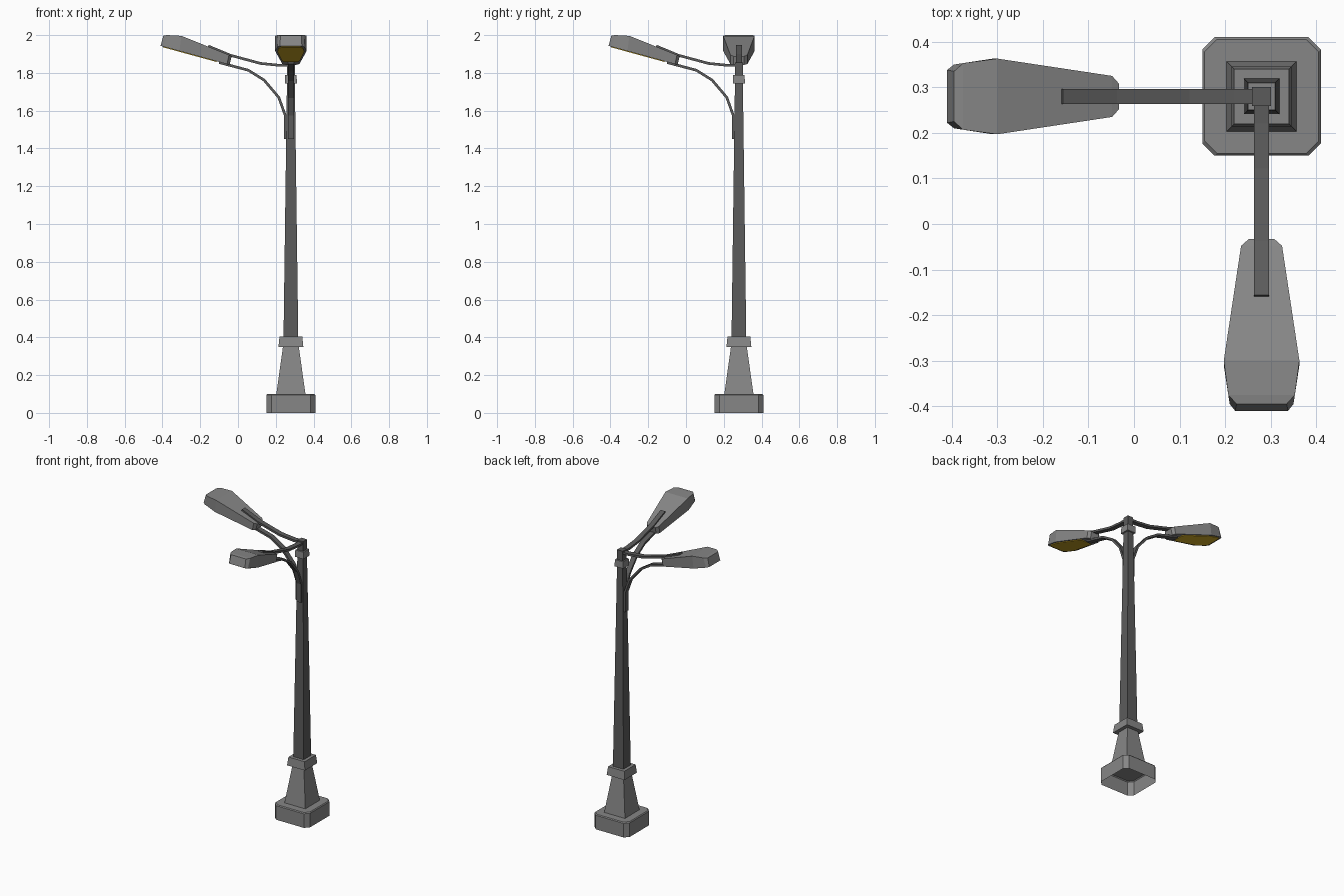
import bpy, bmesh, math
from mathutils import Matrix, Vector

if "Cube" in bpy.data.objects:
    bpy.data.objects.remove(bpy.data.objects["Cube"])

C = 0.28  # post centre in x and y


def material(name, rgb):
    m = bpy.data.materials.new(name)
    m.diffuse_color = (*rgb, 1)
    m.use_nodes = True
    m.node_tree.nodes["Principled BSDF"].inputs["Base Color"].default_value = m.diffuse_color
    return m


LIGHT = material("light_grey", (0.24, 0.24, 0.24))
DARK = material("dark_grey", (0.105, 0.105, 0.105))
AMBER = material("amber_glass", (0.62, 0.40, 0.02))


def make(name, verts, faces, mat, turn=0, recalc=True):
    me = bpy.data.meshes.new(name)
    bm = bmesh.new()
    vs = [bm.verts.new(v) for v in verts]
    for f in faces:
        bm.faces.new([vs[i] for i in f])
    if recalc:
        bmesh.ops.recalc_face_normals(bm, faces=bm.faces)
    if turn:  # quarter turn about the post axis
        bmesh.ops.rotate(bm, verts=bm.verts, cent=(C, C, 0),
                         matrix=Matrix.Rotation(math.radians(turn), 3, 'Z'))
    bm.to_mesh(me)
    bm.free()
    me.materials.append(mat)
    ob = bpy.data.objects.new(name, me)
    bpy.context.collection.objects.link(ob)
    return ob


def section(h, cut):
    """Square of half width h, optionally with cut corners."""
    if not cut:
        return [(-h, -h), (h, -h), (h, h), (-h, h)]
    k = h - cut
    return [(-k, -h), (k, -h), (h, -k), (h, k), (k, h), (-k, h), (-h, k), (-h, -k)]


def tower(name, rings, mat, cut=0, bottom=True):
    """Stack of square sections, rings = (z, half width)."""
    verts = []
    for z, h in rings:
        verts += [(C + x, C + y, z) for x, y in section(h, cut)]
    n = 8 if cut else 4
    faces = [(r * n + i, r * n + (i + 1) % n, (r + 1) * n + (i + 1) % n, (r + 1) * n + i)
             for r in range(len(rings) - 1) for i in range(n)]
    faces.append(tuple(range(len(verts) - n, len(verts))))
    if bottom:
        faces.append(tuple(range(n))[::-1])
    return make(name, verts, faces, mat, recalc=False)


# Post
tower("base", [(0, 0.13), (0.094, 0.13), (0.1, 0.125)], LIGHT, cut=0.027, bottom=False)
tower("pedestal", [(0.1, 0.077), (0.35, 0.042)], LIGHT)
tower("lower_collar", [(0.35, 0.066), (0.405, 0.06)], LIGHT)
tower("post", [(0.4, 0.039), (1.75, 0.021)], DARK)
tower("upper_collar", [(1.745, 0.032), (1.79, 0.03)], LIGHT)
tower("post_cap", [(1.78, 0.021), (1.855, 0.021)], DARK)


def arm(name, path, turn, w=0.0165, t=0.007):
    """Flat bar swept along an x-z path."""
    pts = [Vector(p) for p in path]
    verts = []
    for i, p in enumerate(pts):
        d = (pts[min(i + 1, len(pts) - 1)] - pts[max(i - 1, 0)]).normalized()
        n = Vector((-d.y, d.x)) * t
        for s, v in ((1, -w), (1, w), (-1, w), (-1, -w)):
            q = p + n * s
            verts.append((q.x, C + v, q.y))
    faces = [(r * 4 + i, r * 4 + (i + 1) % 4, r * 4 + 4 + (i + 1) % 4, r * 4 + 4 + i)
             for r in range(len(pts) - 1) for i in range(4)]
    e = len(verts)
    faces += [(0, 1, 2, 3), (e - 4, e - 3, e - 2, e - 1)]
    make(name, verts, faces, DARK, turn)


def under(x):
    """Height of the sloping underside of a lamp head."""
    return 1.843 + (-0.045 - x) * 0.274


def shell(name, low, high, mat, turn):
    """Symmetric body, low and high = (x, half width, z)."""
    n = len(low)
    verts = []
    for row in (low, high):
        for x, v, z in row:
            verts += [(x, C - v, z), (x, C + v, z)]
    m = 2 * n
    faces = []
    for i in range(n - 1):
        a, b = 2 * i, 2 * i + 2
        faces += [(a, a + 1, b + 1, b), (m + a, m + b, m + b + 1, m + a + 1),
                  (a, b, m + b, m + a), (a + 1, m + a + 1, m + b + 1, b + 1)]
    e = m - 2
    faces += [(0, m, m + 1, 1), (e, e + 1, m + e + 1, m + e)]
    make(name, verts, faces, mat, turn)


UPPER = [(0.28, 1.84), (0.22, 1.84), (0.12, 1.85), (-0.04, 1.893), (-0.158, 1.942)]
LOWER = [(0.25, 1.45), (0.25, 1.575), (0.216, 1.67), (0.138, 1.762), (0.055, 1.814), (-0.10, 1.855)]
HEAD_LOW = [(-0.045, 0.028), (-0.058, 0.045), (-0.31, 0.083), (-0.395, 0.07), (-0.41, 0.058)]
HEAD_HIGH = [(-0.033, 0.028, 1.888), (-0.048, 0.045, 1.895), (-0.30, 0.083, 1.996),
             (-0.375, 0.073, 2.0), (-0.395, 0.055, 1.998)]
GLASS = [(-0.115, 0.036), (-0.14, 0.048), (-0.31, 0.071), (-0.375, 0.064), (-0.397, 0.05)]

# Two identical lamps, a quarter turn apart
for side, turn in (("left", 0), ("front", 90)):
    arm(side + "_upper_arm", UPPER, turn)
    arm(side + "_lower_arm", LOWER, turn)
    shell(side + "_lamp_head", [(x, v, under(x)) for x, v in HEAD_LOW], HEAD_HIGH, LIGHT, turn)
    shell(side + "_lamp_glass", [(x, v, under(x) - 0.004) for x, v in GLASS],
          [(x, v, under(x) + 0.002) for x, v in GLASS], AMBER, turn)
